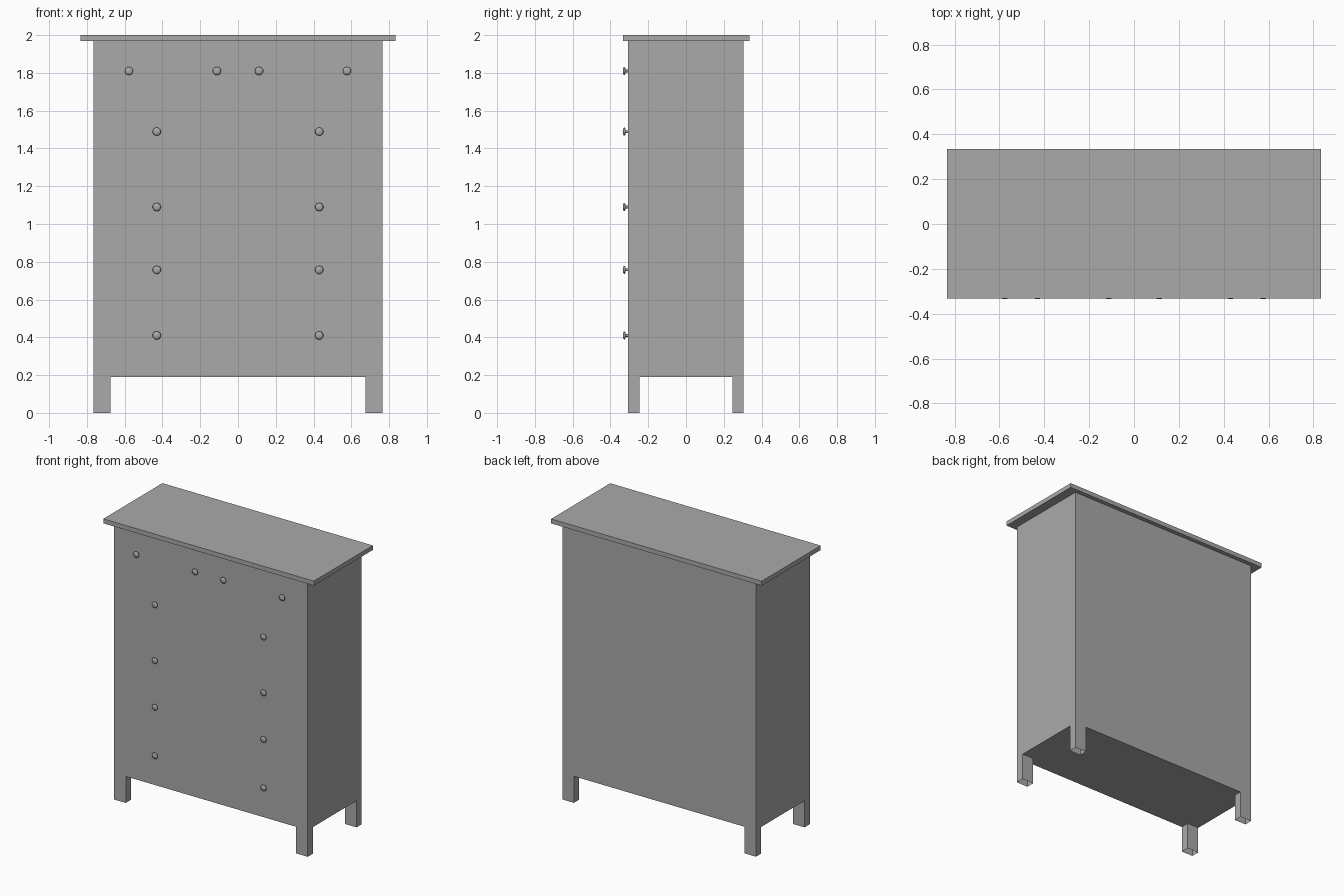
import bpy, bmesh, math
from mathutils import Vector, Matrix

default = bpy.data.objects.get("Cube")
if default:
    bpy.data.objects.remove(default, do_unlink=True)

grey = bpy.data.materials.new("plain grey")
grey.use_nodes = True
colour = (0.4, 0.4, 0.4, 1)
grey.diffuse_color = colour
grey.node_tree.nodes["Principled BSDF"].inputs["Base Color"].default_value = colour


def finish(name, bm):
    mesh = bpy.data.meshes.new(name)
    bm.to_mesh(mesh)
    bm.free()
    mesh.materials.append(grey)
    obj = bpy.data.objects.new(name, mesh)
    bpy.context.collection.objects.link(obj)
    return obj


def box(low, high):
    low, high = Vector(low), Vector(high)
    bm = bmesh.new()
    bmesh.ops.create_cube(bm, size=1)
    bmesh.ops.scale(bm, vec=high - low, verts=bm.verts)
    bmesh.ops.translate(bm, vec=(low + high) / 2, verts=bm.verts)
    return bm


# Overhanging top board
finish("top_board", box((-0.833, -0.333, 1.968), (0.833, 0.335, 2)))

# Cabinet with four legs pulled down from the corners of its floor
leg_x, leg_y, floor_z = 0.674, 0.245, 0.19
bm = box((-0.766, -0.306, floor_z), (0.766, 0.304, 1.968))
for axis, edge in ((Vector((1, 0, 0)), leg_x), (Vector((0, 1, 0)), leg_y)):
    for side in (-1, 1):
        bmesh.ops.bisect_plane(bm, geom=bm.verts[:] + bm.edges[:] + bm.faces[:],
                               plane_co=axis * edge * side, plane_no=axis)
bm.normal_update()
corners = []
for face in bm.faces:
    c = face.calc_center_median()
    if face.normal.z < -0.9 and abs(c.x) > leg_x and abs(c.y) > leg_y:
        corners.append(face)
feet = bmesh.ops.extrude_discrete_faces(bm, faces=corners)["faces"]
for foot in feet:
    bmesh.ops.translate(bm, vec=(0, 0, -floor_z), verts=foot.verts)
# The legs are hollow and open underneath
bmesh.ops.delete(bm, geom=feet, context="FACES_ONLY")
finish("cabinet_and_legs", bm)

# Drawer knobs: a thin stem and a flattened head, spun around the y axis
profile = [(0.007, 0), (0.007, 0.013), (0.016, 0.015), (0.022, 0.019),
           (0.021, 0.023), (0.014, 0.027), (0, 0.029)]


def knob(name, x, z):
    bm = bmesh.new()
    verts = [bm.verts.new((r, -d, 0)) for r, d in profile]
    edges = [bm.edges.new(pair) for pair in zip(verts, verts[1:])]
    bmesh.ops.spin(bm, geom=verts + edges, cent=(0, 0, 0), axis=(0, 1, 0),
                   angle=math.tau, steps=20)
    bmesh.ops.remove_doubles(bm, verts=bm.verts, dist=0.0001)
    bmesh.ops.recalc_face_normals(bm, faces=bm.faces)
    for face in bm.faces:
        face.smooth = True
    bm.transform(Matrix.Translation((x, -0.306, z)))
    finish(name, bm)


rows = [(1.81, (0.112, 0.577))] + [(z, (0.43,)) for z in (1.489, 1.09, 0.757, 0.41)]
for row, (z, offsets) in enumerate(rows, 1):
    for n, x in enumerate(offsets, 1):
        for side, sign in (("left", 1), ("right", -1)):
            knob(f"{side}_knob_row{row}_{n}", sign * x, z)
